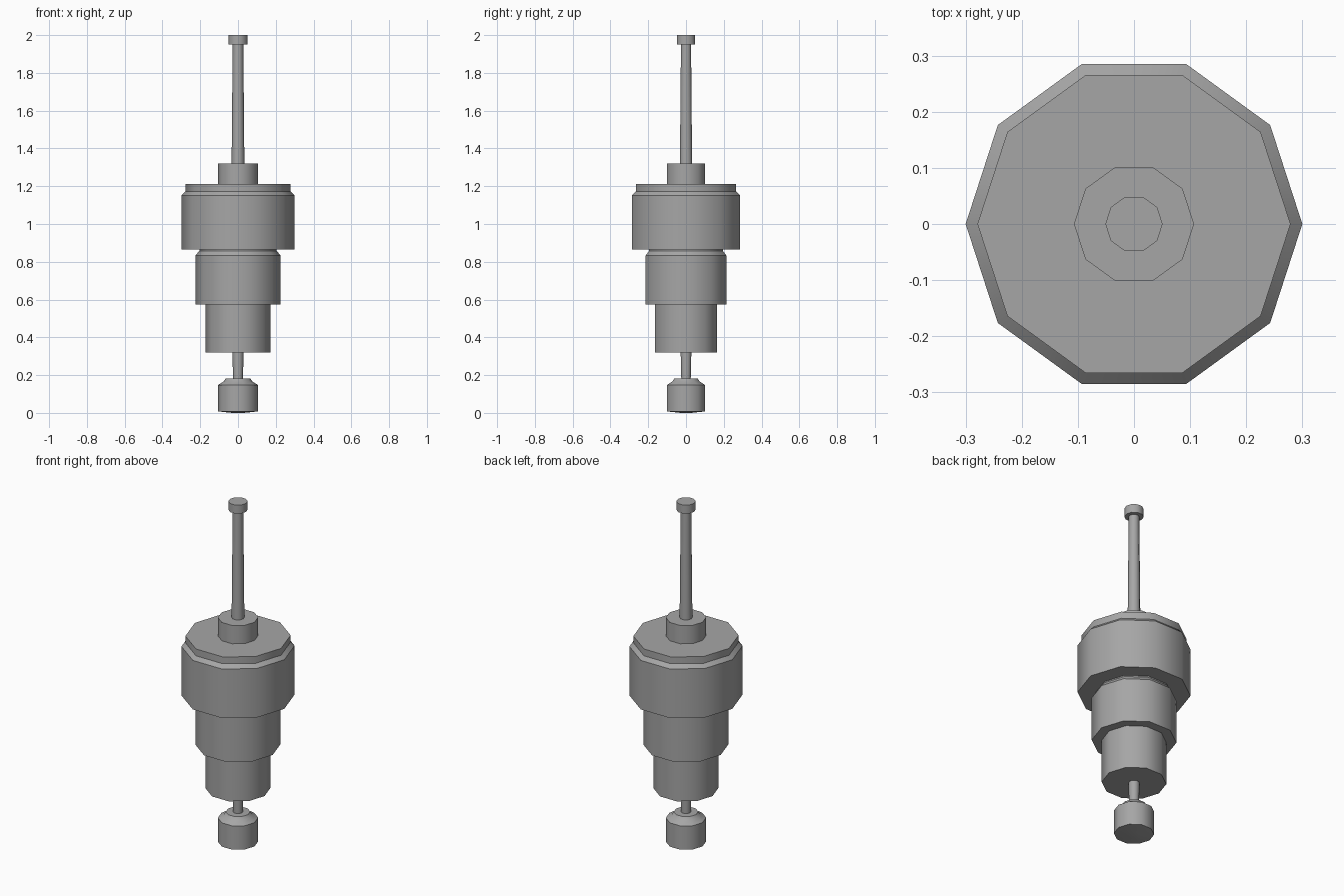
import bpy, bmesh, math

cube = bpy.data.objects.get("Cube")
if cube:
    bpy.data.objects.remove(cube, do_unlink=True)

SIDES = 10
GREY = (0.38, 0.38, 0.38, 1.0)

metal = bpy.data.materials.new("plain grey metal")
metal.use_nodes = True
metal.diffuse_color = GREY
metal.node_tree.nodes["Principled BSDF"].inputs["Base Color"].default_value = GREY


def turned_part(name, profile):
    """Ten-sided solid of revolution from (radius, height) pairs, bottom to top."""
    bm = bmesh.new()
    rings = []
    for radius, z in profile:
        ring = []
        for i in range(SIDES):
            a = math.tau * i / SIDES
            ring.append(bm.verts.new((radius * math.cos(a), radius * math.sin(a), z)))
        rings.append(ring)
    for low, high in zip(rings, rings[1:]):
        for i in range(SIDES):
            j = (i + 1) % SIDES
            bm.faces.new((low[i], low[j], high[j], high[i]))
    bm.faces.new(rings[0][::-1])
    bm.faces.new(rings[-1])
    mesh = bpy.data.meshes.new(name)
    bm.to_mesh(mesh)
    bm.free()
    mesh.materials.append(metal)
    obj = bpy.data.objects.new(name, mesh)
    bpy.context.collection.objects.link(obj)
    # Round the sides while keeping the chamfers and caps crisp
    bpy.ops.object.select_all(action="DESELECT")
    obj.select_set(True)
    bpy.context.view_layer.objects.active = obj
    bpy.ops.object.shade_smooth_by_angle(angle=math.radians(36.5))
    return obj


# Foot knob and its thin stem
turned_part("foot_knob", [(0.03, 0.0), (0.107, 0.008), (0.107, 0.147),
                          (0.075, 0.167), (0.065, 0.183)])
turned_part("lower_stem", [(0.026, 0.17), (0.03, 0.33)])

# Stepped body, narrow to wide
turned_part("lower_drum", [(0.172, 0.32), (0.172, 0.58)])
turned_part("middle_drum", [(0.225, 0.575), (0.225, 0.833),
                            (0.205, 0.858), (0.205, 0.87)])
turned_part("upper_drum", [(0.30, 0.865), (0.30, 1.152),
                           (0.279, 1.173), (0.279, 1.213)])

# Collar, long rod and end cap
turned_part("collar", [(0.107, 1.21), (0.107, 1.32)])
turned_part("upper_rod", [(0.034, 1.31), (0.028, 1.96)])
turned_part("end_cap", [(0.051, 1.95), (0.051, 2.0)])
